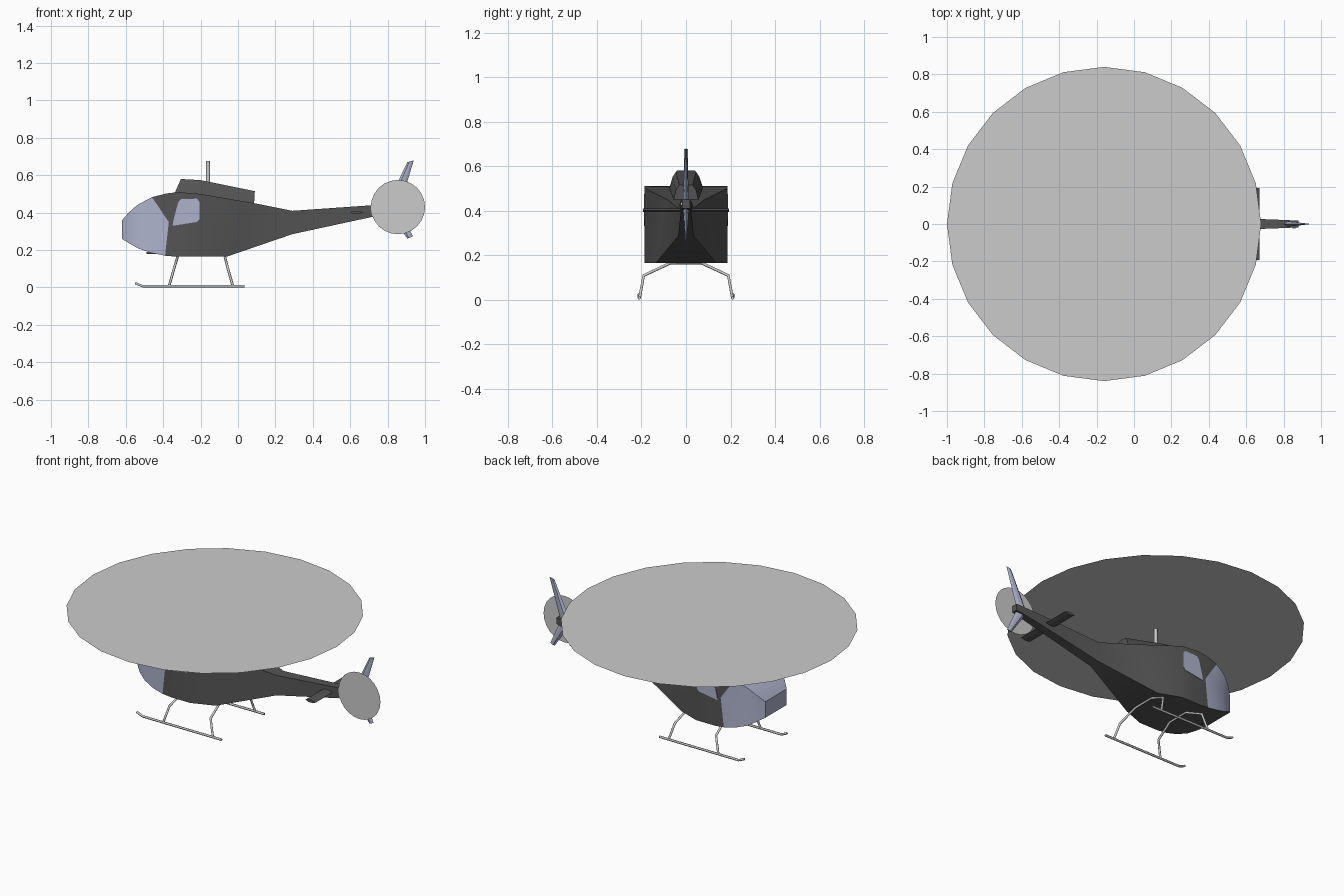
import bpy, bmesh, math
from mathutils import Vector

if "Cube" in bpy.data.objects:
    bpy.data.objects.remove(bpy.data.objects["Cube"])


def material(name, rgb):
    m = bpy.data.materials.new(name)
    m.diffuse_color = (*rgb, 1)
    m.use_nodes = True
    m.node_tree.nodes["Principled BSDF"].inputs["Base Color"].default_value = m.diffuse_color
    return m


BODY = material("dark_paint", (0.09, 0.09, 0.09))
GLASS = material("blue_grey", (0.42, 0.45, 0.6))


def mesh_object(name, verts, faces, mats=(), smooth=False):
    me = bpy.data.meshes.new(name)
    me.from_pydata(verts, [], faces)
    bm = bmesh.new()
    bm.from_mesh(me)
    bmesh.ops.recalc_face_normals(bm, faces=bm.faces)
    bm.to_mesh(me)
    bm.free()
    for m in mats:
        me.materials.append(m)
    ob = bpy.data.objects.new(name, me)
    bpy.context.collection.objects.link(ob)
    if smooth:
        bpy.ops.object.select_all(action='DESELECT')
        ob.select_set(True)
        bpy.context.view_layer.objects.active = ob
        bpy.ops.object.shade_smooth_by_angle(angle=math.radians(30))
    return ob


def loft(name, rings, mats=(), smooth=False):
    n = len(rings[0])
    verts = [v for r in rings for v in r]
    faces = [(i * n + j, i * n + (j + 1) % n, (i + 1) * n + (j + 1) % n, (i + 1) * n + j)
             for i in range(len(rings) - 1) for j in range(n)]
    faces += [tuple(range(n)), tuple(range(len(verts) - n, len(verts)))]
    return mesh_object(name, verts, faces, mats, smooth)


def tube(name, points, r):
    cu = bpy.data.curves.new(name, 'CURVE')
    cu.dimensions = '3D'
    cu.bevel_depth, cu.bevel_resolution, cu.use_fill_caps = r, 1, True
    sp = cu.splines.new('POLY')
    sp.points.add(len(points) - 1)
    for p, co in zip(sp.points, points):
        p.co = (*co, 1)
    ob = bpy.data.objects.new(name, cu)
    bpy.context.collection.objects.link(ob)
    return ob


def disc(name, centre, r, u, v, sides=24):
    c, u, v = Vector(centre), Vector(u), Vector(v)
    pts = [c + r * (math.cos(a) * u + math.sin(a) * v)
           for a in (2 * math.pi * i / sides for i in range(sides))]
    return mesh_object(name, pts, [tuple(range(sides))])


# Half width of the fuselage along its length
PLAN = [(-.62, .105), (-.585, .135), (-.535, .16), (-.46, .178), (-.37, .187), (-.2, .187),
        (-.06, .135), (.09, .085), (.29, .035), (.72, .025), (.88, .018)]


def half_width(x):
    for (x0, w0), (x1, w1) in zip(PLAN, PLAN[1:]):
        if x <= x1:
            return w0 + (w1 - w0) * (x - x0) / (x1 - x0)
    return PLAN[-1][1]


# Fuselage: square sections given as bottom, middle and top side points
sections = [((-.62, .26), (-.62, .31), (-.62, .36)),
            ((-.58, .235), (-.58, .32), (-.585, .40)),
            ((-.53, .207), (-.52, .33), (-.54, .44)),
            ((-.46, .184), (-.44, .34), (-.50, .462)),
            ((-.39, .17), (-.37, .35), (-.46, .483)),
            ((-.33, .165), (-.32, .34), (-.38, .503)),
            ((-.28, .165), (-.28, .34), (-.32, .51)),
            ((-.2, .165), (-.2, .34), (-.2, .50)),
            ((-.06, .165), (0, .32), (.09, .45)),
            ((.29, .285), (.29, .348), (.29, .41)),
            ((.72, .378), (.72, .41), (.72, .44)),
            ((.88, .41), (.88, .43), (.88, .45))]
rings = []
for s in sections:
    right = [(x, -half_width(x), z) for x, z in s]
    rings.append(right + [(x, -y, z) for x, y, z in reversed(right)])
fuselage = loft("fuselage", rings, (BODY, GLASS), True)
# Windscreen faces wrap the nose, the belly stays dark
for i, f in enumerate(fuselage.data.polygons):
    if (i < 24 and i % 6 != 5) or i == len(fuselage.data.polygons) - 2:
        f.material_index = 1

# Side windows
outline = [(-.35, .33), (-.345, .36), (-.32, .455), (-.305, .472), (-.22, .475),
           (-.207, .46), (-.207, .365), (-.22, .35)]
for side, label in ((-1, "right"), (1, "left")):
    loft(label + "_window", [[(x, side * y, z) for x, z in outline] for y in (.18, .1895)], (GLASS,))

# Engine cowling on the roof
rings = []
for xb, zb, xt, zt, wb, wt in ((-.345, .49, -.305, .58, .08, .055),
                               (-.2, .48, -.2, .574, .08, .06),
                               (.085, .43, .09, .515, .06, .045)):
    half = [(xb, wb, zb), (xb + (xt - xb) * .75, wt, zt - .022), (xt, wt - .015, zt)]
    rings.append(half + [(x, -y, z) for x, y, z in reversed(half)])
loft("engine_cowling", rings, (BODY,))

# Tail fin: front x, rear x, height, half thickness
rings = []
for xf, xr, zf, zr, t in ((.905, .94, .67, .68, .004), (.80, .87, .45, .45, .014),
                          (.80, .87, .415, .415, .014), (.905, .935, .262, .272, .004)):
    d, dz = xr - xf, zr - zf
    p, q = (xf + .3 * d, zf + .3 * dz), (xf + .7 * d, zf + .7 * dz)
    rings.append([(xf, 0, zf), (p[0], t, p[1]), (q[0], t * .7, q[1]), (xr, 0, zr),
                  (q[0], -t * .7, q[1]), (p[0], -t, p[1])])
loft("tail_fin", rings, (GLASS,))

# Horizontal stabiliser
foil = [(.60, .402), (.62, .41), (.645, .409), (.67, .401), (.645, .393), (.62, .393)]
loft("stabiliser", [[(x, y, z) for x, z in foil] for y in (-.193, .193)], (BODY,))

# Rotors, drawn as spinning discs, with their shafts
disc("main_rotor", (-.16, 0, .678), .84, (1, 0, 0), (0, 1, 0))
tube("rotor_mast", [(-.16, 0, .5), (-.16, 0, .677)], .011)
disc("tail_rotor", (.855, -.026, .43), .145, (1, 0, 0), (0, 0, 1))
tube("tail_rotor_shaft", [(.855, 0, .43), (.855, -.025, .43)], .008)

# Belly plate under the nose
loft("belly_plate", [[(x, y, z) for x, z in ((-.49, .178), (-.43, .178), (-.43, .19), (-.49, .19))]
                     for y in (-.02, .02)], (BODY,))

# Landing skids and cross tubes
for side, label in ((-1, "right"), (1, "left")):
    y = side * .21
    tube(label + "_skid", [(.035, y, .007), (-.51, y, .007), (-.55, y, .024)], .007)
for label, foot, knee, top in (("front", -.368, -.34, -.323), ("rear", -.028, -.056, -.07)):
    half = [(foot, .208, .01), (knee, .19, .108), (top, .07, .164)]
    tube(label + "_cross_tube", half + [(x, -y, z) for x, y, z in reversed(half)], .007)
